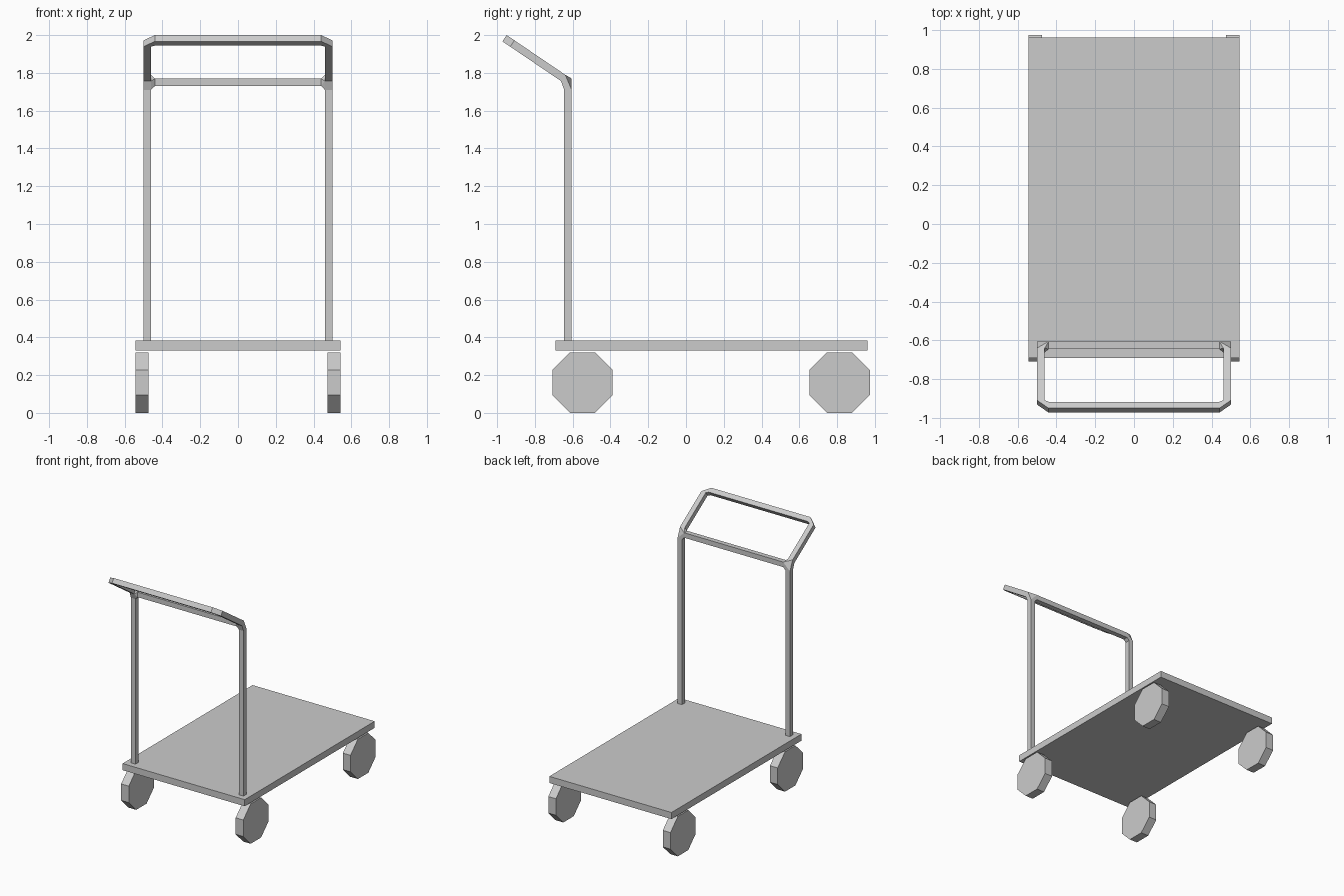
import bpy, bmesh, math
from mathutils import Vector

if "Cube" in bpy.data.objects:
    bpy.data.objects.remove(bpy.data.objects["Cube"])


def make_object(name, bm):
    bmesh.ops.recalc_face_normals(bm, faces=bm.faces)
    me = bpy.data.meshes.new(name)
    bm.to_mesh(me)
    bm.free()
    ob = bpy.data.objects.new(name, me)
    bpy.context.collection.objects.link(ob)
    return ob


def loft(bm, rings, caps=True):
    """Skin a list of equal-length point rings."""
    vs = [[bm.verts.new(p) for p in r] for r in rings]
    n = len(vs[0])
    for a, b in zip(vs, vs[1:]):
        for i in range(n):
            bm.faces.new((a[i], a[(i + 1) % n], b[(i + 1) % n], b[i]))
    if caps:
        bm.faces.new(vs[0])
        bm.faces.new(vs[-1])


def box(name, x, y, z):
    bm = bmesh.new()
    loft(bm, [[(x[0], y[0], h), (x[1], y[0], h), (x[1], y[1], h), (x[0], y[1], h)] for h in z])
    return make_object(name, bm)


# Deck
box("deck", (-0.543, 0.543), (-0.69, 0.96), (0.33, 0.383))

# Octagonal wheels, flat side down
R = 0.16 / math.cos(math.pi / 8)
for side, sx in (("left", -1), ("right", 1)):
    for end, y in (("front", -0.548), ("rear", 0.813)):
        bm = bmesh.new()
        loft(bm, [[(sx * x, y + R * math.cos((i + 0.5) * math.pi / 4),
                    0.16 + R * math.sin((i + 0.5) * math.pi / 4)) for i in range(8)]
                  for x in (0.475, 0.543)])
        make_object(f"wheel_{end}_{side}", bm)

# Shared frame dimensions
XI, XO, XC = 0.46, 0.50, 0.44      # tube inner, outer, corner start
YF, YB = -0.645, -0.605            # post front, back
start, tip = Vector((0, -0.662, 1.757)), Vector((0, -0.972, 1.967))
along = (tip - start).normalized()
up = Vector((0, along.z, -along.y)) * 0.04
S = (tip - start).length


def tilted(x, s, h):
    return start + along * s + up * h + Vector((x, 0, 0))


# Posts and hulled corner joints to crossbar and handle
for side, sx in (("left", -1), ("right", 1)):
    box(f"post_{side}", sorted((sx * XI, sx * XO)), (YF, YB), (0.383, 1.71))
    pts = [(sx * x, y, 1.71) for x in (XI, XO) for y in (YF, YB)]
    pts += [(sx * XC, y, z) for y in (YF, YB) for z in (1.73, 1.77)]
    pts += [tilted(sx * x, 0, h) for x in (XI, XO) for h in (0, 1)]
    bm = bmesh.new()
    for p in pts:
        bm.verts.new(p)
    bmesh.ops.convex_hull(bm, input=list(bm.verts))
    make_object(f"corner_joint_{side}", bm)

# Crossbar
box("crossbar", (-XC, XC), (YF, YB), (1.73, 1.77))

# Tilted U-shaped push handle with cut corners
half = [((XO, 0), (XI, 0)), ((XO, S - 0.05), (XI, S - 0.05)), ((XC, S), (XC, S - 0.04))]
path = half + [((-o[0], o[1]), (-i[0], i[1])) for o, i in reversed(half)]
bm = bmesh.new()
loft(bm, [[tilted(*o, 0), tilted(*o, 1), tilted(*i, 1), tilted(*i, 0)] for o, i in path])
make_object("push_handle", bm)
